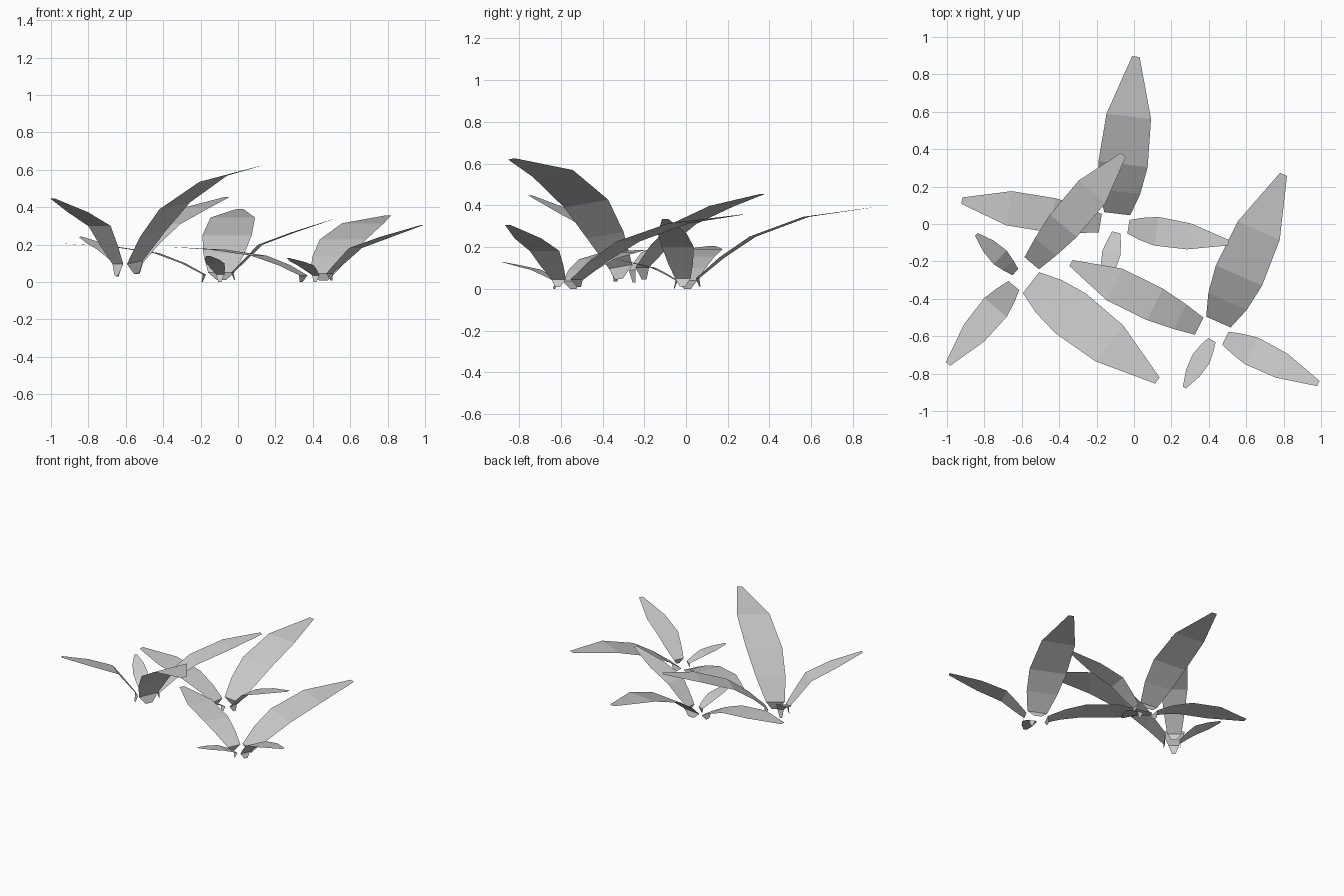
import bpy
from mathutils import Vector, Matrix
from math import radians

if "Cube" in bpy.data.objects:
    bpy.data.objects.remove(bpy.data.objects["Cube"])

# One flat colour for the foliage
grey = bpy.data.materials.new("pale_grey_leaf")
grey.diffuse_color = (0.6, 0.6, 0.6, 1)
grey.use_nodes = True
grey.node_tree.nodes["Principled BSDF"].inputs["Base Color"].default_value = grey.diffuse_color

# Leaf types: base xy, tip xy, ring fractions, ring widths, ring heights
LEAVES = {
    "large_leaf": ((0, .055), (.10, .895), (0, .14, .315, .62, 1),
                   (.14, .22, .265, .24, .04), (.05, .15, .25, .345, .39)),
    "long_leaf": ((-.09, .005), (-.83, .125), (0, .15, .345, .66, 1),
                  (.10, .145, .185, .185, .035), (.04, .10, .155, .19, .205)),
    "medium_leaf": ((.06, -.015), (.595, -.10), (0, .13, .28, .605, 1),
                    (.075, .12, .155, .14, .03), (.05, .12, .20, .265, .335)),
    "small_leaf": ((-.005, -.045), (-.07, -.325), (0, .18, .39, .69, 1),
                   (.045, .075, .10, .08, .02), (.04, .07, .10, .12, .14)),
}

# Plants: centre, heading in degrees, plan scale, height scale, tilt slope
PLANTS = {
    "left": ((-.598, -.285, .03), -121, 1.01, 1.5, .14),
    "middle": ((-.09, 0, 0), 0, 1.0, 1.0, 0),
    "right": ((.435, -.578, 0), -17, 1.02, .91, 0),
}
TILT_DIR = Vector((-.985, .17))


def build_leaf(name, leaf, plant):
    base, tip, fractions, widths, heights = leaf
    centre, heading, scale, rise, slope = plant
    base, tip = Vector(base), Vector(tip)
    along = (tip - base).normalized()
    side = Vector((-along.y, along.x))
    # Folded stem ring below the blade, then the blade rings
    rings = [(base + along * .012, widths[0] * .35, heights[0] - .04)]
    rings += [(base.lerp(tip, f), w, h) for f, w, h in zip(fractions, widths, heights)]
    turn = Matrix.Rotation(radians(heading), 3, 'Z')
    verts = []
    for p, w, h in rings:
        for s in (.5, -.5):
            q = p + side * w * s
            z = h * rise + slope * q.dot(TILT_DIR)
            verts.append(turn @ Vector((q.x * scale, q.y * scale, z)) + Vector(centre))
    faces = [(2 * i, 2 * i + 1, 2 * i + 3, 2 * i + 2) for i in range(len(rings) - 1)]
    mesh = bpy.data.meshes.new(name)
    mesh.from_pydata(verts, [], faces)
    mesh.materials.append(grey)
    bpy.context.collection.objects.link(bpy.data.objects.new(name, mesh))


# Four leaves on each of the three plants
for plant_name, plant in PLANTS.items():
    for leaf_name, leaf in LEAVES.items():
        build_leaf(f"{plant_name}_{leaf_name}", leaf, plant)
